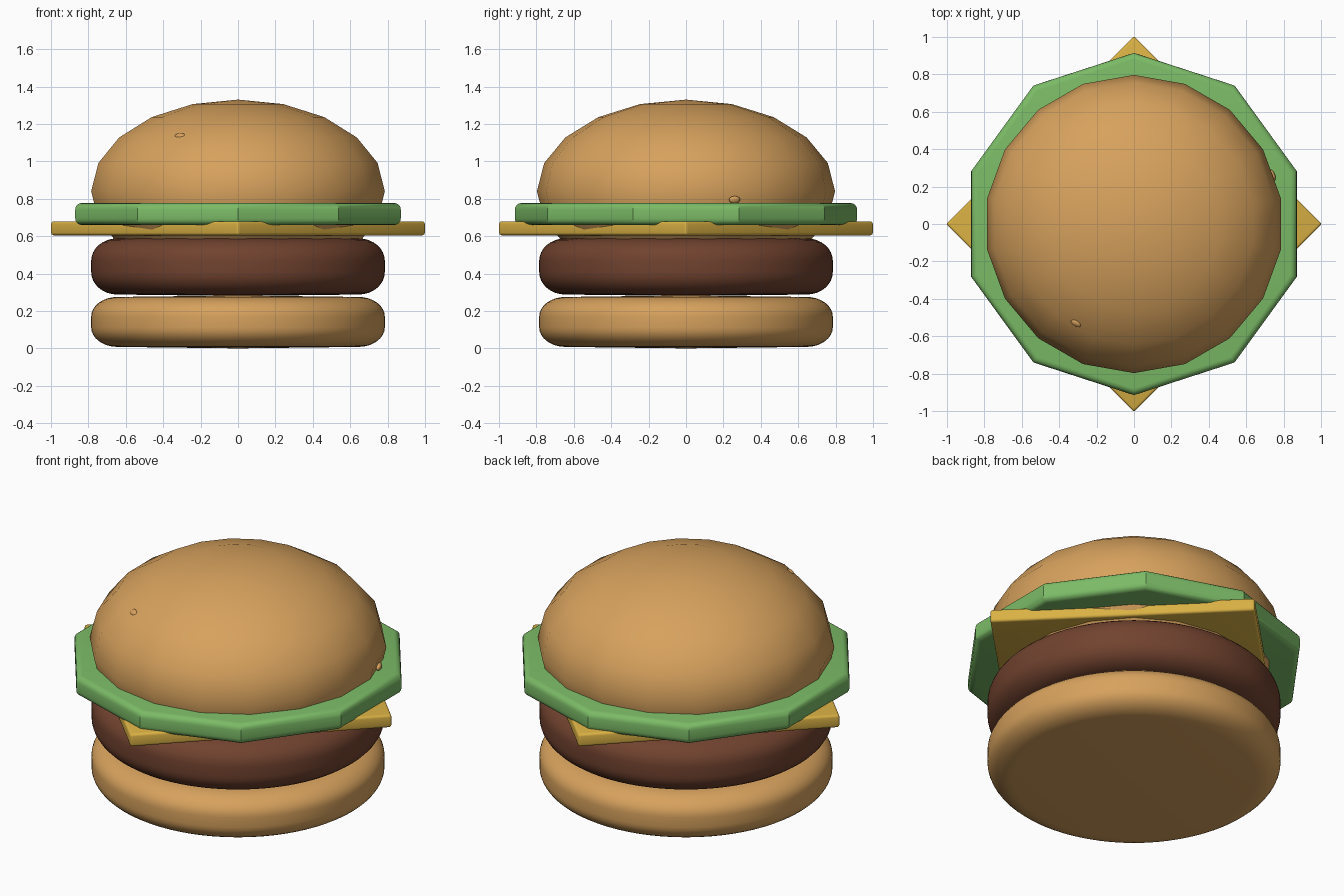
import bpy, bmesh, math
from mathutils import Vector, Matrix

if "Cube" in bpy.data.objects:
    bpy.data.objects.remove(bpy.data.objects["Cube"])


def material(name, rgb):
    m = bpy.data.materials.new(name)
    m.diffuse_color = (*rgb, 1)
    m.use_nodes = True
    m.node_tree.nodes["Principled BSDF"].inputs["Base Color"].default_value = m.diffuse_color
    return m


BUN = material("toasted bun", (0.68, 0.36, 0.11))
MEAT = material("brown patty", (0.165, 0.055, 0.028))
LEAF = material("lettuce green", (0.20, 0.50, 0.135))
CHEESE = material("cheese yellow", (0.70, 0.44, 0.058))


def finish(bm, name, mat, angle):
    bmesh.ops.recalc_face_normals(bm, faces=bm.faces)
    me = bpy.data.meshes.new(name)
    bm.to_mesh(me)
    bm.free()
    ob = bpy.data.objects.new(name, me)
    bpy.context.collection.objects.link(ob)
    me.materials.append(mat)
    bpy.ops.object.select_all(action='DESELECT')
    ob.select_set(True)
    bpy.context.view_layer.objects.active = ob
    bpy.ops.object.shade_smooth_by_angle(angle=math.radians(angle))
    return ob


def lathe(name, profile, sides, mat, angle):
    """Revolve (radius, z) points; first and last lie on the axis. A corner points to +y."""
    bm = bmesh.new()
    rings = []
    for r, z in profile[1:-1]:
        rings.append([bm.verts.new((r * math.cos(a), r * math.sin(a), z))
                      for a in (math.pi / 2 + math.tau * i / sides for i in range(sides))])
    low = bm.verts.new((0, 0, profile[0][1]))
    high = bm.verts.new((0, 0, profile[-1][1]))
    for i in range(sides):
        j = (i + 1) % sides
        bm.faces.new((low, rings[0][j], rings[0][i]))
        bm.faces.new((high, rings[-1][i], rings[-1][j]))
        for a, b in zip(rings, rings[1:]):
            bm.faces.new((a[i], a[j], b[j], b[i]))
    return finish(bm, name, mat, angle)


def disc_profile(r, z0, z1, rr, rz, steps, dome=0.0):
    """Flat disc with rounded rim; dome bulges the centre of both flat sides."""
    arc = [i * math.pi / 2 / steps for i in range(steps + 1)]
    lower = [(r - rr + rr * math.sin(a), z0 + rz - rz * math.cos(a)) for a in arc]
    upper = [(x, z0 + z1 - z) for x, z in reversed(lower)]
    return [(0, z0 - dome)] + lower + upper + [(0, z1 + dome)]


# Bottom bun and patty
lathe("bottom_bun", disc_profile(0.785, 0.008, 0.275, 0.14, 0.105, 8, 0.008), 72, BUN, 60)
lathe("patty", disc_profile(0.785, 0.288, 0.588, 0.14, 0.12, 8, 0.008), 72, MEAT, 60)

# Cheese slice, corners on the axes
bm = bmesh.new()
bmesh.ops.create_cube(bm, size=1)
side = 1.005 * math.sqrt(2)
bmesh.ops.transform(bm, verts=bm.verts, matrix=Matrix.Translation((0, 0, 0.642))
                    @ Matrix.Rotation(math.pi / 4, 4, 'Z') @ Matrix.Diagonal((side, side, 0.075, 1)))
bmesh.ops.bevel(bm, geom=bm.edges[:], offset=0.014, segments=3, profile=0.5, affect='EDGES')
finish(bm, "cheese_slice", CHEESE, 40)

# Ten-sided lettuce leaf
lathe("lettuce", disc_profile(0.915, 0.66, 0.777, 0.035, 0.035, 4), 10, LEAF, 30)

# Top bun: squashed 18-sided ball sunk into the filling
ball = [(0.797 * math.sin(i * math.pi / 10), 0.84 - 0.49 * math.cos(i * math.pi / 10))
        for i in range(11)]
lathe("top_bun", ball, 18, BUN, 180)

# Barely protruding bumps on the crust
for n, (x, y, z) in enumerate([(-0.31, -0.53, 1.135), (0.74, 0.26, 0.795)]):
    bm = bmesh.new()
    normal = Vector((x / 0.635, y / 0.635, (z - 0.84) / 0.24))
    turn = normal.to_track_quat('Z', 'Y').to_matrix().to_4x4()
    bmesh.ops.create_uvsphere(bm, u_segments=12, v_segments=8, radius=1,
                              matrix=Matrix.Translation((x, y, z)) @ turn
                              @ Matrix.Diagonal((0.032, 0.02, 0.014, 1)))
    finish(bm, f"crust_bump_{n + 1}", BUN, 180)
